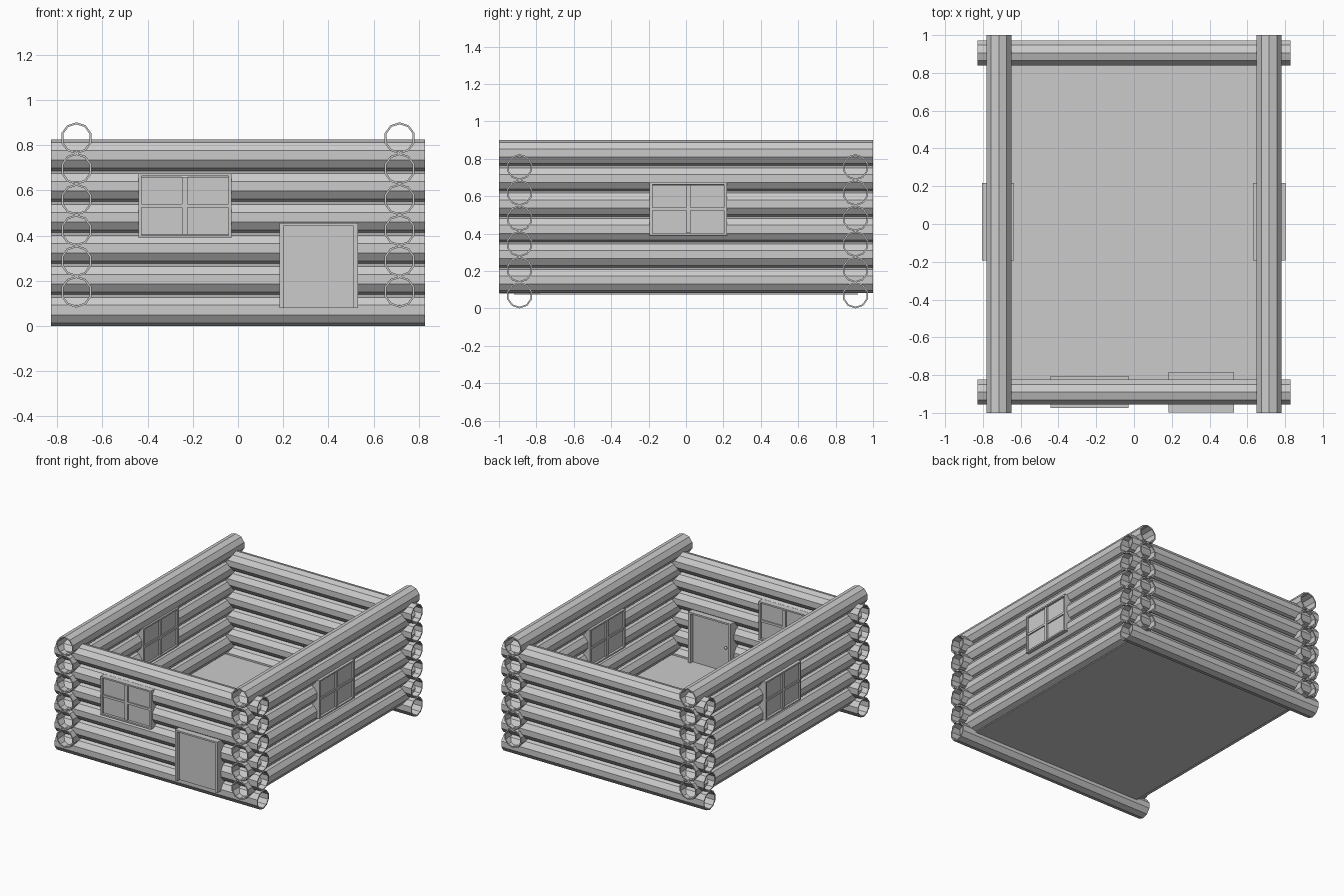
import bpy, bmesh, math
from mathutils import Matrix, Vector

if "Cube" in bpy.data.objects:
    bpy.data.objects.remove(bpy.data.objects["Cube"])


def make_object(name, bm):
    bmesh.ops.recalc_face_normals(bm, faces=bm.faces)
    mesh = bpy.data.meshes.new(name)
    bm.to_mesh(mesh)
    bm.free()
    obj = bpy.data.objects.new(name, mesh)
    bpy.context.collection.objects.link(obj)
    return obj


def add_box(bm, lo, hi):
    size = [h - l for l, h in zip(lo, hi)]
    mid = [(h + l) / 2 for l, h in zip(lo, hi)]
    bmesh.ops.create_cube(bm, size=1, matrix=Matrix.Translation(mid) @ Matrix.Diagonal((*size, 1)))


def log(name, axis, half, offset, z, outer=0.07, inner=0.061, sides=10):
    """Hollow ten-sided log with a corner on top, along x or y."""
    bm = bmesh.new()
    rings = []
    for end, r in ((-half, inner), (-half, outer), (half, outer), (half, inner)):
        ring = []
        for i in range(sides):
            a = math.pi / 2 + i * math.tau / sides
            c, h = offset + r * math.cos(a), z + r * math.sin(a)
            ring.append(bm.verts.new((end, c, h) if axis == 'x' else (c, end, h)))
        rings.append(ring)
    for k in range(4):
        a, b = rings[k], rings[(k + 1) % 4]
        for i in range(sides):
            j = (i + 1) % sides
            bm.faces.new((a[i], a[j], b[j], b[i]))
    return make_object(name, bm)


def window(name, centre, angle):
    """Through-wall window: outer frame, cross bars and recessed panes."""
    w, h, d = 0.206, 0.142, 0.085
    t, bar, zc = 0.014, 0.012, 0.532
    bm = bmesh.new()
    for s in (-1, 1):
        x = sorted((s * w, s * (w - t)))
        add_box(bm, (x[0], -d, -h), (x[1], d, h))
        z = sorted((s * h, s * (h - t + 0.003)))
        add_box(bm, (-w + t, -d, z[0]), (w - t, d, z[1]))
    add_box(bm, (-bar, -d + 0.002, -h + t), (bar, d - 0.002, h - t))
    add_box(bm, (-w + t, -d + 0.004, -0.008), (w - t, d - 0.004, 0.008))
    add_box(bm, (-w + t, -0.072, -h + t), (w - t, 0.072, h - t))
    bmesh.ops.transform(bm, verts=bm.verts,
                        matrix=Matrix.Translation((centre[0], centre[1], zc)) @ Matrix.Rotation(angle, 4, 'Z'))
    return make_object(name, bm)


# Stacked wall logs, side walls raised half a log
STEP = 0.137
for i in range(6):
    log(f"front_log_{i}", 'x', 0.828, -0.89, 0.07 + i * STEP)
    log(f"back_log_{i}", 'x', 0.828, 0.906, 0.07 + i * STEP)
    for side, x in (("left", -0.715), ("right", 0.715)):
        log(f"{side}_log_{i}", 'y', 1.0, x, 0.151 + i * 0.136)

# Floor
bm = bmesh.new()
add_box(bm, (-0.715, -0.92, 0.073), (0.715, 0.92, 0.079))
make_object("floor", bm)

# Windows
window("front_window", (-0.235, -0.889), 0)
window("left_window", (-0.72, 0.012), math.pi / 2)
window("right_window", (0.716, 0.012), math.pi / 2)

# Door frame
bm = bmesh.new()
Y0, Y1 = -0.998, -0.783
add_box(bm, (0.183, Y0, 0.08), (0.201, Y1, 0.455))
add_box(bm, (0.512, Y0, 0.08), (0.53, Y1, 0.455))
add_box(bm, (0.201, Y0, 0.443), (0.512, Y1, 0.455))
make_object("door_frame", bm)

# Door panel
bm = bmesh.new()
add_box(bm, (0.201, -0.97, 0.08), (0.512, -0.81, 0.443))
make_object("door", bm)

# Inside door knob
bm = bmesh.new()
bmesh.ops.create_uvsphere(bm, u_segments=10, v_segments=6, radius=0.011,
                          matrix=Matrix.Translation((0.235, -0.80, 0.26)))
make_object("door_knob", bm)
